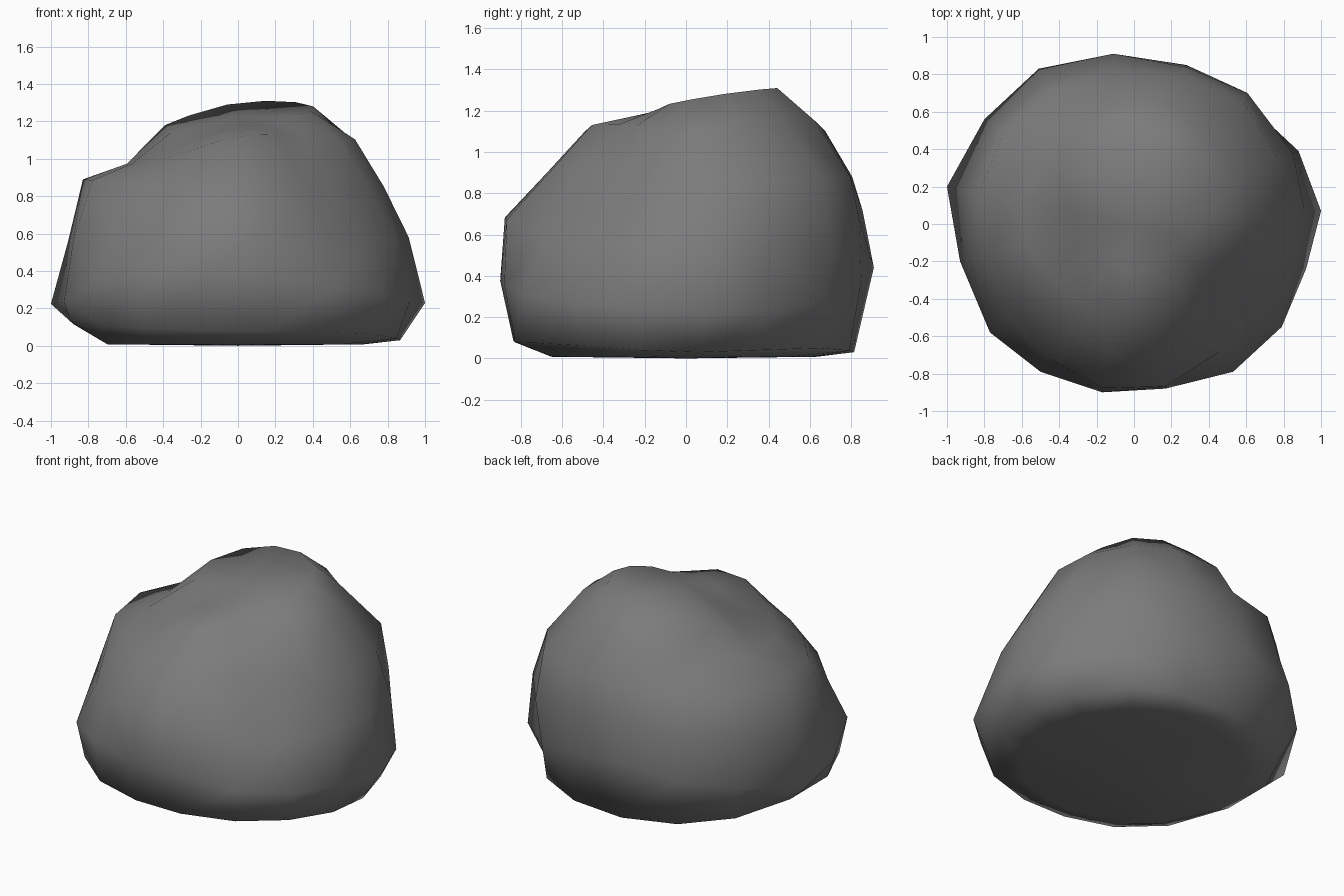
import bpy, bmesh
from math import atan2, cos, sin, tau, pi

if "Cube" in bpy.data.objects:
    bpy.data.objects.remove(bpy.data.objects["Cube"])

# Widest outline of the boulder seen from above, counter-clockwise
OUTLINE = [(1, .07), (.88, .39), (.58, .67), (.28, .85), (-.11, .91), (-.51, .83),
           (-.80, .56), (-1, .20), (-.93, -.20), (-.77, -.58), (-.50, -.79),
           (-.17, -.90), (.17, -.88), (.53, -.79), (.79, -.55), (.92, -.24)]
ANGLES = [atan2(y, x) % tau for x, y in OUTLINE]

# Contours: (radius, height) every 45 degrees, starting at +x
BASE = [(.87, .03), (.86, .05), (.82, .03), (.85, .05),
        (.91, .13), (.91, .10), (.84, .08), (.88, .07)]
WAIST_Z = [.23, .26, .44, .34, .21, .36, .37, .29]
MIDDLE = [(.91, .58), (.93, .57), (.86, .72), (.91, .61),
          (.92, .56), (.84, .60), (.90, .69), (.81, .56)]
SHOULDER = [(.77, .85), (.88, .87), (.81, .88), (.85, .88),
            (.83, .89), (.68, .87), (.69, .90), (.60, .91)]
BROW = [(.62, 1.10), (.61, 1.17), (.68, 1.12), (.61, 1.01),
        (.60, .97), (.51, 1.01), (.49, 1.12), (.39, 1.13)]
CROWN = [(.38, 1.25), (.47, 1.30), (.46, 1.30), (.50, 1.20),
         (.32, 1.13), (.25, 1.12), (.25, 1.17), (.20, 1.20)]
FOOT = [(r * .78, .008) for r, z in BASE]


def sample(values, angle):
    """Smooth periodic interpolation of eight values."""
    t = angle / (pi / 4)
    i, f = int(t), t % 1
    a, b, c, d = (values[(i + k) % 8] for k in (-1, 0, 1, 2))
    return b + .5 * f * (c - a + f * (2*a - 5*b + 4*c - d + f * (3*(b - c) + d - a)))


def add_ring(bm, contour):
    rs, zs = zip(*contour)
    return [bm.verts.new((sample(rs, a) * cos(a), sample(rs, a) * sin(a), sample(zs, a)))
            for a in ANGLES]


# Boulder skin lofted through the contours
bm = bmesh.new()
rings = [add_ring(bm, FOOT), add_ring(bm, BASE),
         [bm.verts.new((x, y, sample(WAIST_Z, a))) for (x, y), a in zip(OUTLINE, ANGLES)]]
rings += [add_ring(bm, c) for c in (MIDDLE, SHOULDER, BROW, CROWN)]
n = len(ANGLES)
for low, high in zip(rings, rings[1:]):
    for i in range(n):
        j = (i + 1) % n
        bm.faces.new((low[i], low[j], high[j], high[i]))

# Underside and top caps
bottom = bm.verts.new((0, 0, 0))
top = bm.verts.new((0, 0, 1.23))
for i in range(n):
    j = (i + 1) % n
    bm.faces.new((bottom, rings[0][j], rings[0][i]))
    bm.faces.new((top, rings[-1][i], rings[-1][j]))
bmesh.ops.triangulate(bm, faces=bm.faces[:], quad_method='SHORT_EDGE')
bmesh.ops.recalc_face_normals(bm, faces=bm.faces[:])
for f in bm.faces:
    f.smooth = True

mesh = bpy.data.meshes.new("boulder")
bm.to_mesh(mesh)
bm.free()

# Dark grey stone
stone = bpy.data.materials.new("stone")
stone.diffuse_color = (.2, .2, .2, 1)
stone.use_nodes = True
stone.node_tree.nodes["Principled BSDF"].inputs["Base Color"].default_value = stone.diffuse_color
mesh.materials.append(stone)
bpy.context.collection.objects.link(bpy.data.objects.new("boulder", mesh))
